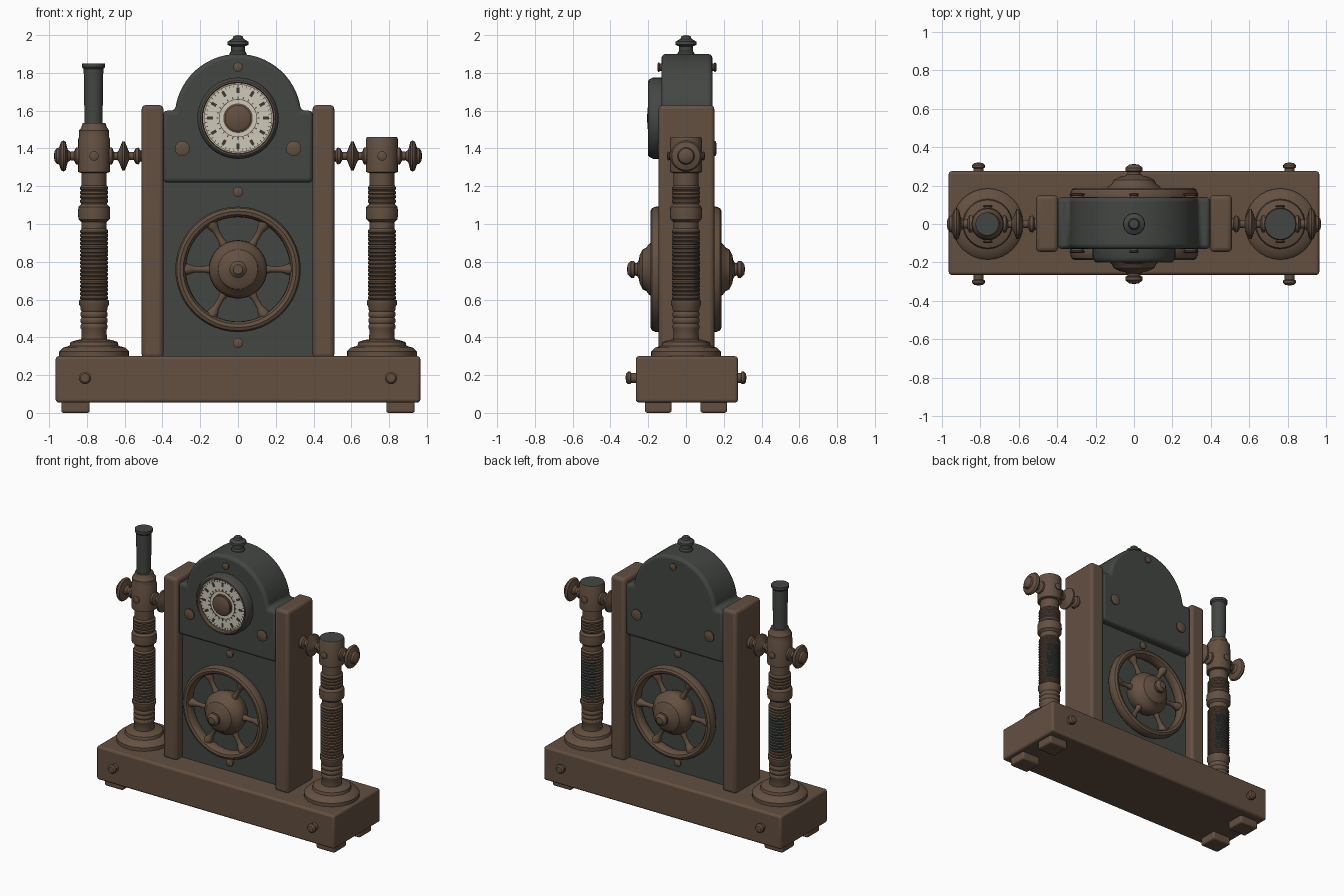
import bpy, bmesh, math
from mathutils import Vector, Matrix

if "Cube" in bpy.data.objects:
    bpy.data.objects.remove(bpy.data.objects["Cube"])


def material(name, rgb):
    m = bpy.data.materials.new(name)
    m.use_nodes = True
    m.diffuse_color = (*rgb, 1)
    m.node_tree.nodes["Principled BSDF"].inputs["Base Color"].default_value = (*rgb, 1)
    return m


BROWN = material("aged brown", (0.125, 0.08, 0.053))
STEEL = material("dark steel", (0.056, 0.062, 0.055))
IVORY = material("dial ivory", (0.62, 0.58, 0.49))
INK = material("dial ink", (0.05, 0.04, 0.03))
parts = []


def finish(name, bm, mats, bevel=0):
    bmesh.ops.recalc_face_normals(bm, faces=bm.faces)
    me = bpy.data.meshes.new(name)
    bm.to_mesh(me)
    bm.free()
    for m in mats:
        me.materials.append(m)
    ob = bpy.data.objects.new(name, me)
    bpy.context.collection.objects.link(ob)
    if bevel:
        mod = ob.modifiers.new("Bevel", 'BEVEL')
        mod.width, mod.segments = bevel, 3
        mod.limit_method, mod.angle_limit = 'ANGLE', math.radians(35)
    parts.append(ob)
    return ob


def box(name, mat, x, y, z, bevel=0):
    bm = bmesh.new()
    size = [b - a for a, b in (x, y, z)]
    mid = [(a + b) / 2 for a, b in (x, y, z)]
    bmesh.ops.create_cube(bm, size=1, matrix=Matrix.Translation(mid) @ Matrix.Diagonal((*size, 1)))
    return finish(name, bm, [mat], bevel)


def lathe(name, mats, profile, loc=(0, 0, 0), axis=(0, 0, 1), sides=32, closed=False, rule=None):
    """Spin (radius, distance) points about an axis that starts at loc."""
    bm = bmesh.new()
    vs = [bm.verts.new((r, 0, t)) for r, t in profile]
    edges = [bm.edges.new(p) for p in zip(vs, vs[1:])]
    if closed:
        edges.append(bm.edges.new((vs[-1], vs[0])))
    bmesh.ops.spin(bm, geom=vs + edges, cent=(0, 0, 0), axis=(0, 0, 1),
                   angle=math.tau, steps=sides)
    bmesh.ops.remove_doubles(bm, verts=bm.verts, dist=0.0002)
    rot = Vector(axis).to_track_quat('Z', 'Y').to_matrix().to_4x4()
    bm.transform(Matrix.Translation(loc) @ rot)
    if rule:
        for f in bm.faces:
            f.material_index = int(rule(f.calc_center_median()))
    return finish(name, bm, mats)


def grooves(r, z0, z1, count, depth=0.006):
    step = (z1 - z0) / count
    return [p for i in range(count) for p in
            ((r - depth, z0 + i * step), (r, z0 + (i + .3) * step), (r, z0 + (i + .7) * step))]


def bolt(name, loc, side, r, h):
    lathe(name, [BROWN], [(r * .8, -.02), (r * .8, h * .4), (r, h * .5), (r, h * .75),
                          (r * .7, h * .95), (0, h)], loc, (0, side, 0), 16)


# Base with feet and bolts
box("base", BROWN, (-.965, .965), (-.265, .275), (.055, .3), .015)
for sx in (-1, 1):
    for sy in (-1, 1):
        x, y = .86 * sx, .147 * sy
        box("foot", BROWN, (x - .075, x + .075), (y - .07, y + .07), (0, .07), .012)
        bolt("base_bolt", (.81 * sx, .27 * sy, .185), sy, .033, .05)

# Upright frame
for sx in (-1, 1):
    box("upright", BROWN, sorted((.395 * sx, .51 * sx)), (-.145, .15), (.29, 1.63), .022)
box("lower_panel", STEEL, (-.4, .4), (-.08, .085), (.29, 1.24))

# Arched head
outline = [(-.397, 1.6), (-.397, 1.22), (.397, 1.22), (.397, 1.6)]
for i in range(29):
    a = math.radians(6 + 168 * i / 28)
    outline.append((.335 * math.cos(a), 1.565 + .335 * math.sin(a)))
bm = bmesh.new()
face = bm.faces.new([bm.verts.new((x, -.13, z)) for x, z in outline])
ext = bmesh.ops.extrude_face_region(bm, geom=[face])
bmesh.ops.translate(bm, vec=(0, .27, 0),
                    verts=[g for g in ext["geom"] if isinstance(g, bmesh.types.BMVert)])
finish("arched_head", bm, [STEEL], .022)
lathe("finial", [BROWN, STEEL], [(.045, 1.88), (.045, 1.905), (.036, 1.915), (.036, 1.94),
      (.057, 1.95), (.055, 1.965), (.03, 1.98), (.024, 1.995), (0, 2)],
      rule=lambda c: c.z > 1.9)

# Face bolts and hand wheels on both sides
for s in (-1, 1):
    for x, z, r in ((0, 1.83, .025), (-.295, 1.4, .04), (.295, 1.4, .04)):
        bolt("head_bolt", (x, .005 + .135 * s, z), s, r, .022)
    for z in (.37, 1.17):
        bolt("panel_bolt", (0, .083 * s, z), s, .027, .025)
    hub = (0, .08 * s, .76)
    lathe("wheel_rim", [BROWN], [(.285, .03), (.276, .05), (.278, .085), (.29, .103), (.308, .108),
          (.324, .1), (.332, .08), (.332, .05), (.322, .03), (.305, .022)],
          hub, (0, s, 0), 48, closed=True)
    lathe("wheel_hub", [BROWN], [(.13, -.01), (.145, .03), (.155, .06), (.152, .09), (.135, .115),
          (.115, .13), (.105, .15), (.075, .165), (.05, .17), (.035, .178), (.033, .19),
          (.045, .195), (.045, .212), (.025, .23), (0, .232)], hub, (0, s, 0))
    for i in range(6):
        a = math.tau * i / 6
        lathe("wheel_spoke", [BROWN], [(.022, .12), (.022, .16), (.016, .18), (.017, .23),
              (.024, .25), (.03, .265), (.03, .29)], (0, .145 * s, .76),
              (math.cos(a), 0, math.sin(a)), 12)

# Dial, recessed in its bezel
dial, fwd = (0, -.13, 1.56), (0, -1, 0)
lathe("dial_bezel", [STEEL], [(.215, -.01), (.215, .045), (.205, .065), (.196, .07), (.192, .045),
                              (0, .045)], dial, fwd, 48)
lathe("dial_trim", [BROWN], [(.199, .05), (.199, .071), (.19, .071), (.186, .05)],
      dial, fwd, 48, closed=True)
lathe("dial_face", [IVORY], [(.187, .046), (.187, .05), (0, .05)], dial, fwd, 48)
for r in (.098, .178):
    lathe("dial_line", [INK], [(r, .049), (r, .052), (r + .003, .052), (r + .003, .049)],
          dial, fwd, 48, closed=True)
lathe("dial_knob", [BROWN], [(.078, .045), (.078, .054), (.07, .056), (.07, .066), (.055, .074),
                             (0, .076)], dial, fwd)
bm = bmesh.new()
for count, radius, w, h in ((12, .148, .016, .03), (48, .17, .003, .012), (24, .109, .005, .012)):
    for i in range(count):
        m = (Matrix.Translation((0, -.181, 1.56)) @ Matrix.Rotation(math.tau * i / count, 4, 'Y')
             @ Matrix.Translation((0, 0, radius)) @ Matrix.Diagonal((w, .003, h, 1)))
        bmesh.ops.create_cube(bm, size=1, matrix=m)
finish("dial_ticks", bm, [INK])

# Turned columns
turned = ([(.185, .295), (.185, .325), (.165, .345), (.13, .355), (.125, .375), (.095, .385),
           (.068, .39), (.066, .44)] + grooves(.072, .44, .57, 4)
          + [(.08, .575), (.08, .595)] + grooves(.075, .6, .97, 18)
          + [(.066, .975), (.066, 1.01), (.083, 1.025), (.085, 1.06), (.083, 1.09), (.068, 1.105)]
          + grooves(.075, 1.11, 1.2, 4)
          + [(.066, 1.205), (.066, 1.27), (.084, 1.275), (.084, 1.45)])
knob = [(.045, .08), (.045, .095), (.025, .105), (.022, .125), (.035, .14), (.075, .15),
        (.083, .162), (.075, .175), (.045, .185), (.04, .2), (.025, .21), (0, .212)]
inner = [(.045, .08), (.045, .095), (.022, .105), (.022, .125), (.04, .135), (.078, .15),
         (.078, .162), (.04, .178), (.022, .185), (.022, .21), (.04, .22), (.045, .235),
         (.03, .245), (.03, .265)]
for sx in (-1, 1):
    cx = .762 * sx
    top = [(.08, 1.46), (0, 1.46)] if sx > 0 else [(.08, 1.46), (.08, 1.495), (.068, 1.51),
                                                  (.06, 1.535), (0, 1.535)]
    lathe("column", [BROWN, STEEL], turned + top, (cx, 0, 0),
          rule=lambda c: (sx > 0 and c.z > 1.455) or (.64 < c.z < .9 and c.y > .045))
    lathe("clamp_knob", [BROWN], knob, (cx, 0, 1.36), (sx, 0, 0))
    lathe("frame_clamp", [BROWN], inner, (cx, 0, 1.36), (-sx, 0, 0))
    for s in (-1, 1):
        bolt("collar_bolt", (cx, .08 * s, 1.36), s, .025, .02)
lathe("telescoping_tube", [STEEL], [(.047, 1.5), (.052, 1.82), (.06, 1.83), (.06, 1.85), (0, 1.85)],
      (-.765, 0, 0))

# Smooth shading with crisp edges
bpy.ops.object.select_all(action='DESELECT')
for ob in parts:
    ob.select_set(True)
bpy.context.view_layer.objects.active = parts[0]
bpy.ops.object.shade_smooth_by_angle(angle=math.radians(35))
